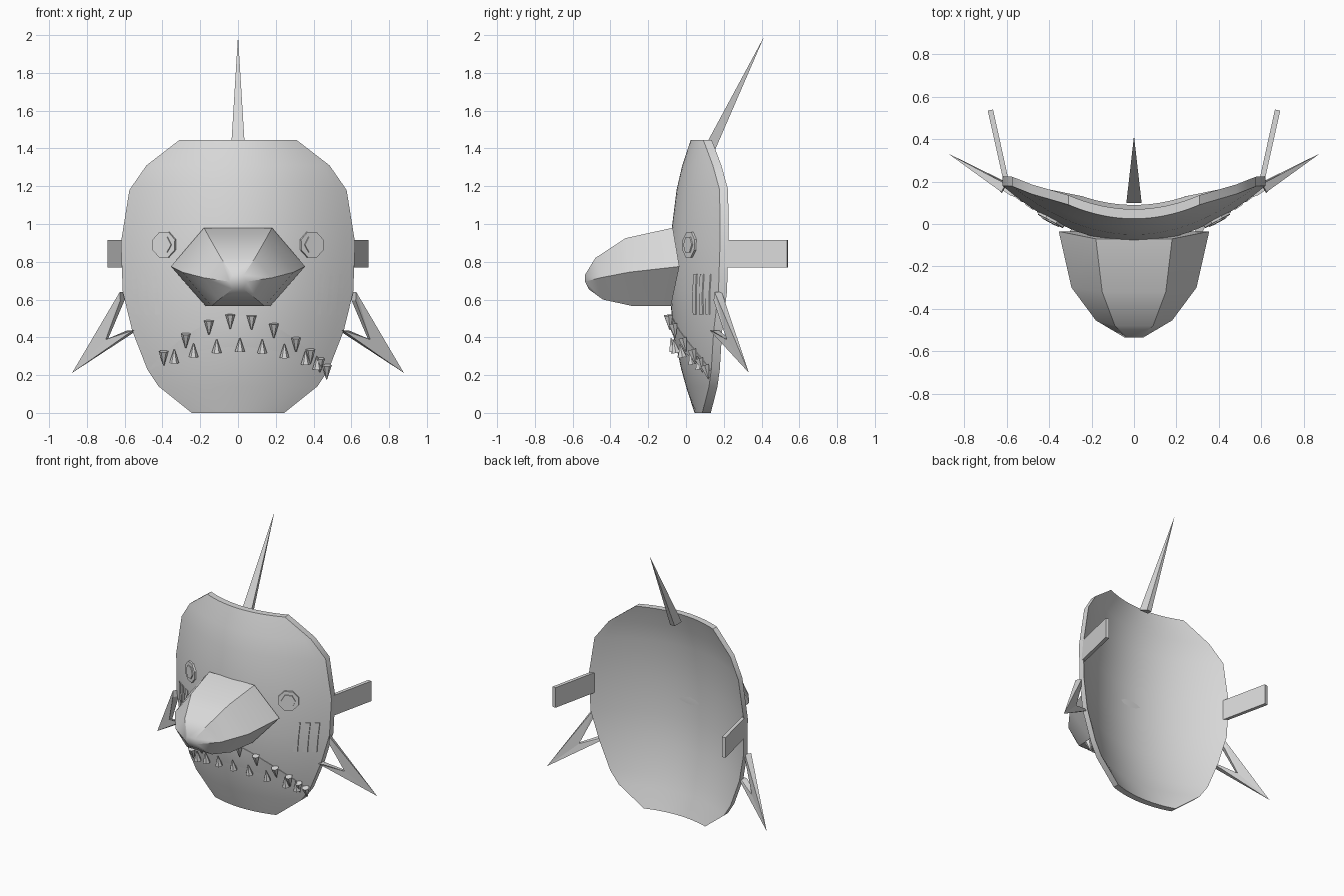
import bpy, bmesh, math
from mathutils import Vector

cube = bpy.data.objects.get("Cube")
if cube:
    bpy.data.objects.remove(cube, do_unlink=True)

grey = bpy.data.materials.new("light grey")
grey.use_nodes = True
colour = (0.7, 0.7, 0.7, 1)
grey.diffuse_color = colour
grey.node_tree.nodes["Principled BSDF"].inputs["Base Color"].default_value = colour

# Mask rows: height, half width, depth of the front surface on the centre line
ROWS = [(0, .245, .045), (.14, .42, 0), (.23, .48, -.025), (.435, .56, -.07),
        (.64, .61, -.085), (.9, .62, -.085), (1.18, .575, -.05),
        (1.31, .485, -.02), (1.445, .31, .025)]


def surface(x, z, offset=0):
    """Point on the curved front of the mask."""
    for (z0, _, y0), (z1, _, y1) in zip(ROWS, ROWS[1:]):
        if z <= z1:
            break
    y = y0 + (y1 - y0) * (z - z0) / (z1 - z0)
    return Vector((x, y + .69 * x * x + offset, z))


def slope(x, z):
    """Outward normal of the mask front."""
    dx = surface(x + .01, z) - surface(x - .01, z)
    dz = surface(x, z + .03) - surface(x, z - .03)
    return dx.cross(dz).normalized()


def finish(name, bm, angle=None):
    bmesh.ops.recalc_face_normals(bm, faces=bm.faces)
    mesh = bpy.data.meshes.new(name)
    bm.to_mesh(mesh)
    bm.free()
    mesh.materials.append(grey)
    obj = bpy.data.objects.new(name, mesh)
    bpy.context.collection.objects.link(obj)
    if angle:
        bpy.ops.object.select_all(action='DESELECT')
        obj.select_set(True)
        bpy.context.view_layer.objects.active = obj
        bpy.ops.object.shade_smooth_by_angle(angle=math.radians(angle))
    return obj


def loft(name, rings, angle=None):
    """Closed solid through rings of equal point count."""
    bm = bmesh.new()
    loops = [[bm.verts.new(p) for p in ring] for ring in rings]
    n = len(loops[0])
    for a, b in zip(loops, loops[1:]):
        for i in range(n):
            j = (i + 1) % n
            bm.faces.new((a[i], a[j], b[j], b[i]))
    for end in (loops[0], loops[-1]):
        if n == 6:
            bm.faces.new(end[:4])
            bm.faces.new((end[3], end[4], end[5], end[0]))
        else:
            bm.faces.new(end)
    return finish(name, bm, angle)


def shell(name, rows, front, back, angle=30):
    """Solid sheet following the mask, from rows of (x, z)."""
    bm = bmesh.new()
    sheets = [[[bm.verts.new(surface(x, z, off)) for x, z in row] for row in rows]
              for off in (front, back)]
    for s in sheets:
        for a, b in zip(s, s[1:]):
            for i in range(len(a) - 1):
                bm.faces.new((a[i], a[i + 1], b[i + 1], b[i]))
    bmesh.ops.recalc_face_normals(bm, faces=bm.faces)

    def border(s):
        return (s[0] + [r[-1] for r in s[1:-1]] + s[-1][::-1]
                + [r[0] for r in s[-2:0:-1]])
    f, b = border(sheets[0]), border(sheets[1])
    for i in range(len(f)):
        j = (i + 1) % len(f)
        bm.faces.new((f[i], f[j], b[j], b[i]))
    return finish(name, bm, angle)


def cone(name, base, tip, radius, tip_radius, sides, turn=0):
    """Cone or disc from base to tip."""
    base, tip = Vector(base), Vector(tip)
    axis = (tip - base).normalized()
    side = axis.cross(Vector((0, 0, 1)))
    side = side.normalized() if side.length > .3 else Vector((1, 0, 0))
    up = side.cross(axis).normalized()
    angles = [turn + 2 * math.pi * i / sides for i in range(sides)]
    return loft(name, [[c + (side * math.cos(a) + up * math.sin(a)) * r for a in angles]
                       for c, r in ((base, radius), (tip, tip_radius))])


# Curved mask plate
N = 24
shell("mask", [[(w * (2 * i / N - 1), z) for i in range(N + 1)] for z, w, _ in ROWS], 0, .045)


# Snout: half sections give upper, side and lower corners
def section(top, side, low):
    flip = lambda p: (-p[0], p[1], p[2])
    return [side, top, flip(top), flip(side), flip(low), low]


loft("snout", [
    section((.18, -.07, .98), (.355, -.035, .775), (.17, -.08, .565)),
    section((.15, -.32, .925), (.295, -.3, .745), (.14, -.28, .565)),
    section((.09, -.48, .82), (.18, -.455, .715), (.10, -.44, .60)),
    section((.03, -.535, .73), (.045, -.535, .695), (.03, -.515, .655))], 32)

# Mouth plate between the upper and lower lip curves
mouth = [.47 * (2 * i / N - 1) for i in range(N + 1)]
upper_lip = lambda x: .225 + .29 * (1 - (abs(x) / .48) ** 1.8)
lower_lip = lambda x: .22 + .13 * (1 - (x / .48) ** 2)
shell("mouth", [[(x, lower_lip(x)) for x in mouth],
                [(x, (lower_lip(x) + upper_lip(x)) / 2) for x in mouth],
                [(x, upper_lip(x)) for x in mouth]], -.003, .002)

# Teeth
for lip, height, places in ((upper_lip, -.075, (-.385, -.27, -.15, -.04, .07, .185, .3, .375, .425, .46)),
                            (lower_lip, .07, (-.33, -.23, -.11, .01, .125, .24, .35, .41))):
    for x in places:
        z = lip(x) + (.01 if height < 0 else -.02)
        root = surface(x, z) + slope(x, z) * .02
        point = surface(x, z + height) + slope(x, z) * .018
        cone("upper_tooth" if height < 0 else "lower_tooth", root, point, .026, .003, 6)

for side, label in ((1, "left"), (-1, "right")):
    # Eye: raised octagon rim with a hexagonal pupil
    centre, out = surface(side * .39, .89), slope(side * .39, .89)
    cone(label + "_eye_rim", centre - out * .02, centre + out * .008, .075, .072, 8, math.pi / 8)
    cone(label + "_eye_pupil", centre, centre + out * .014, .05, .047, 6)

    # Gill strips
    for x in (.445, .5, .55):
        shell(label + "_gill", [[(side * (x - .02 * t + d), .735 - .215 * t) for d in (-.013, .013)]
                                for t in (0, .25, .5, .75, 1)], -.005, .004)

    # Side strap
    loft(label + "_strap", [[(side * x, y, z) for x, y in
                             ((.588, .19), (.613, .19), (.69, .535), (.665, .54))]
                            for z in (.77, .915)])

    # Forked side fin: two tapering arms that meet at one point
    tip = Vector((side * .878, .333, .212))
    thick = Vector((side * .5, -.86, 0)) * .022
    crotch = Vector((side * .695, .225, .388))
    for arm, outer, inner in (("upper", (.615, .17, .64), (.612, .165, .595)),
                              ("lower", (.545, .145, .437), (.575, .155, .437))):
        o, i = (Vector((side * p[0], p[1], p[2])) for p in (outer, inner))
        bm = bmesh.new()
        a, b, c, d = [bm.verts.new(p) for p in (o + thick, i + thick, i - thick, o - thick)]
        e, f = [bm.verts.new(crotch + thick * k) for k in (.5, -.5)]
        t = bm.verts.new(tip)
        for face in ((a, b, c, d), (b, c, f, e), (a, b, e), (a, e, t),
                     (d, c, f), (d, f, t), (e, f, t), (a, d, t)):
            bm.faces.new(face)
        finish(label + "_fin_" + arm, bm)

# Swept-back crest spike
crest_tip = Vector((0, .41, 1.985))
crest_base = [(-.036, .1, 1.41), (.036, .1, 1.41), (.018, .155, 1.395), (-.018, .155, 1.395)]
loft("crest_spike", [[Vector(p) for p in crest_base],
                     [crest_tip + Vector((x * .02, 0, 0)) + Vector((0, (y - .12) * .02, 0))
                      for x, y, _ in crest_base]])
